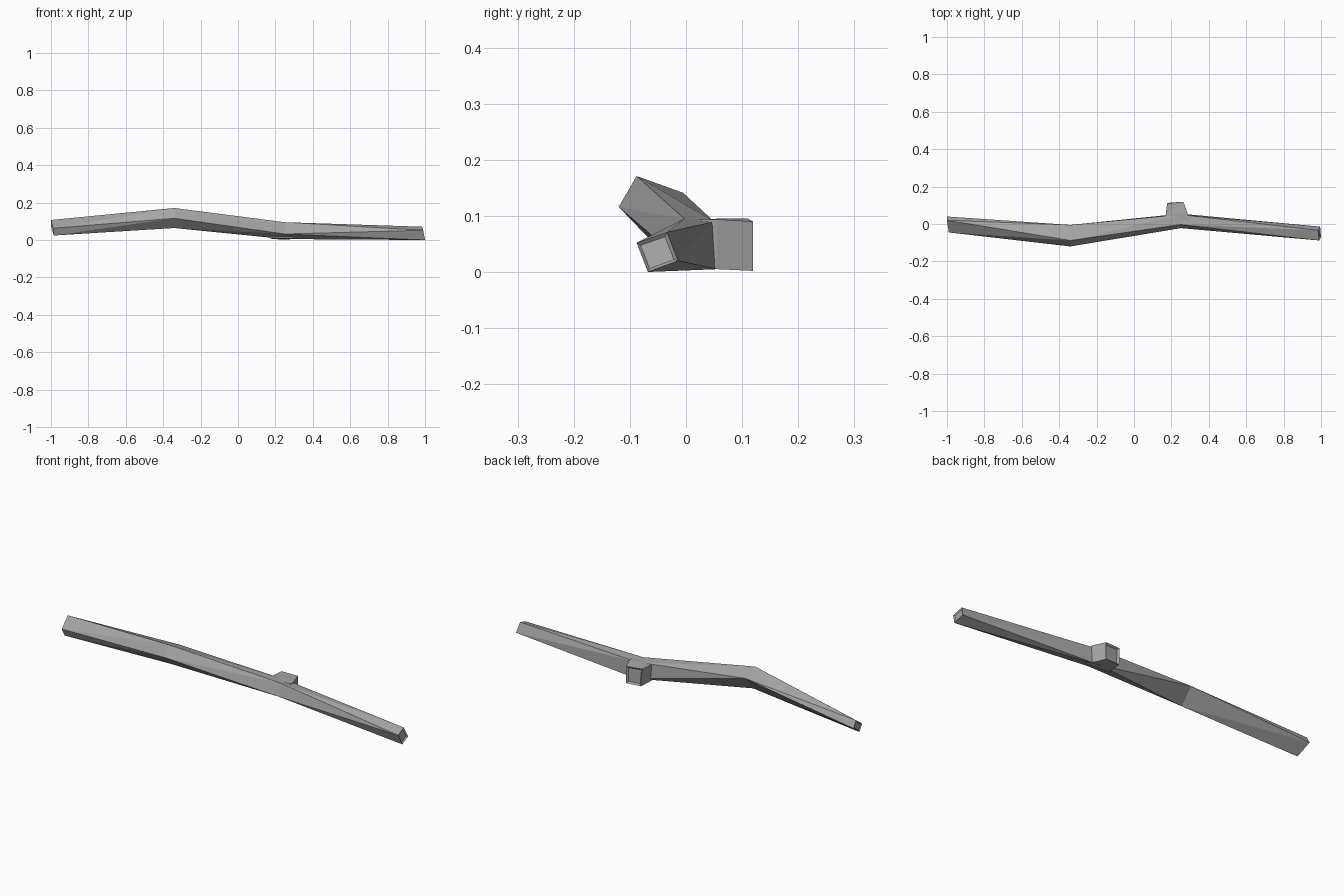
import bpy
import bmesh

cube = bpy.data.objects.get("Cube")
if cube:
    bpy.data.objects.remove(cube, do_unlink=True)

grey = bpy.data.materials.new("stone_grey")
grey.use_nodes = True
colour = (0.38, 0.38, 0.38, 1)
grey.diffuse_color = colour
grey.node_tree.nodes["Principled BSDF"].inputs["Base Color"].default_value = colour


def recess(bm, face, rim, depth):
    """Sink a panel into an end cap, leaving a thin rim."""
    bmesh.ops.inset_individual(bm, faces=[face], thickness=rim)
    moved = face.normal.copy() * -depth
    bmesh.ops.translate(bm, verts=face.verts[:], vec=moved)


def loft(name, rings, capped, rim, depth):
    """Join four-cornered rings with triangles and cap the ends."""
    bm = bmesh.new()
    loops = [[bm.verts.new(p) for p in ring] for ring in rings]
    for a, b in zip(loops, loops[1:]):
        for i in range(4):
            j = (i + 1) % 4
            bm.faces.new((a[i], a[j], b[j]))
            bm.faces.new((a[i], b[j], b[i]))
    caps = [bm.faces.new(loops[0]), bm.faces.new(loops[-1])]
    bmesh.ops.recalc_face_normals(bm, faces=bm.faces[:])
    bm.normal_update()
    for cap, sunk in zip(caps, capped):
        if sunk:
            recess(bm, cap, rim, depth)
    mesh = bpy.data.meshes.new(name)
    bm.to_mesh(mesh)
    bm.free()
    mesh.materials.append(grey)
    obj = bpy.data.objects.new(name, mesh)
    bpy.context.collection.objects.link(obj)
    return obj


# Crooked branch: corners run top, back, underside, front
loft("branch", [
    [(-1.0, 0.02, 0.107), (-1.0, 0.04, 0.072), (-0.985, -0.028, 0.024), (-0.99, -0.045, 0.063)],
    [(-0.34, -0.088, 0.171), (-0.34, -0.005, 0.141), (-0.34, -0.07, 0.064), (-0.34, -0.12, 0.116)],
    [(0.25, -0.003, 0.095), (0.25, 0.05, 0.09), (0.25, 0.055, 0.005), (0.25, -0.022, 0.032)],
    [(0.99, -0.088, 0.052), (0.985, -0.034, 0.071), (0.995, -0.014, 0.02), (1.0, -0.068, 0.0)],
], (True, True), 0.008, 0.006)

# Cut side shoot on the back of the bend
loft("side_shoot", [
    [(0.168, 0.02, 0.093), (0.295, 0.02, 0.093), (0.295, 0.02, 0.008), (0.168, 0.02, 0.012)],
    [(0.17, 0.056, 0.095), (0.287, 0.056, 0.094), (0.287, 0.056, 0.005), (0.175, 0.056, 0.008)],
    [(0.177, 0.11, 0.095), (0.264, 0.119, 0.09), (0.264, 0.119, 0.002), (0.182, 0.113, 0.005)],
], (False, True), 0.012, 0.008)
